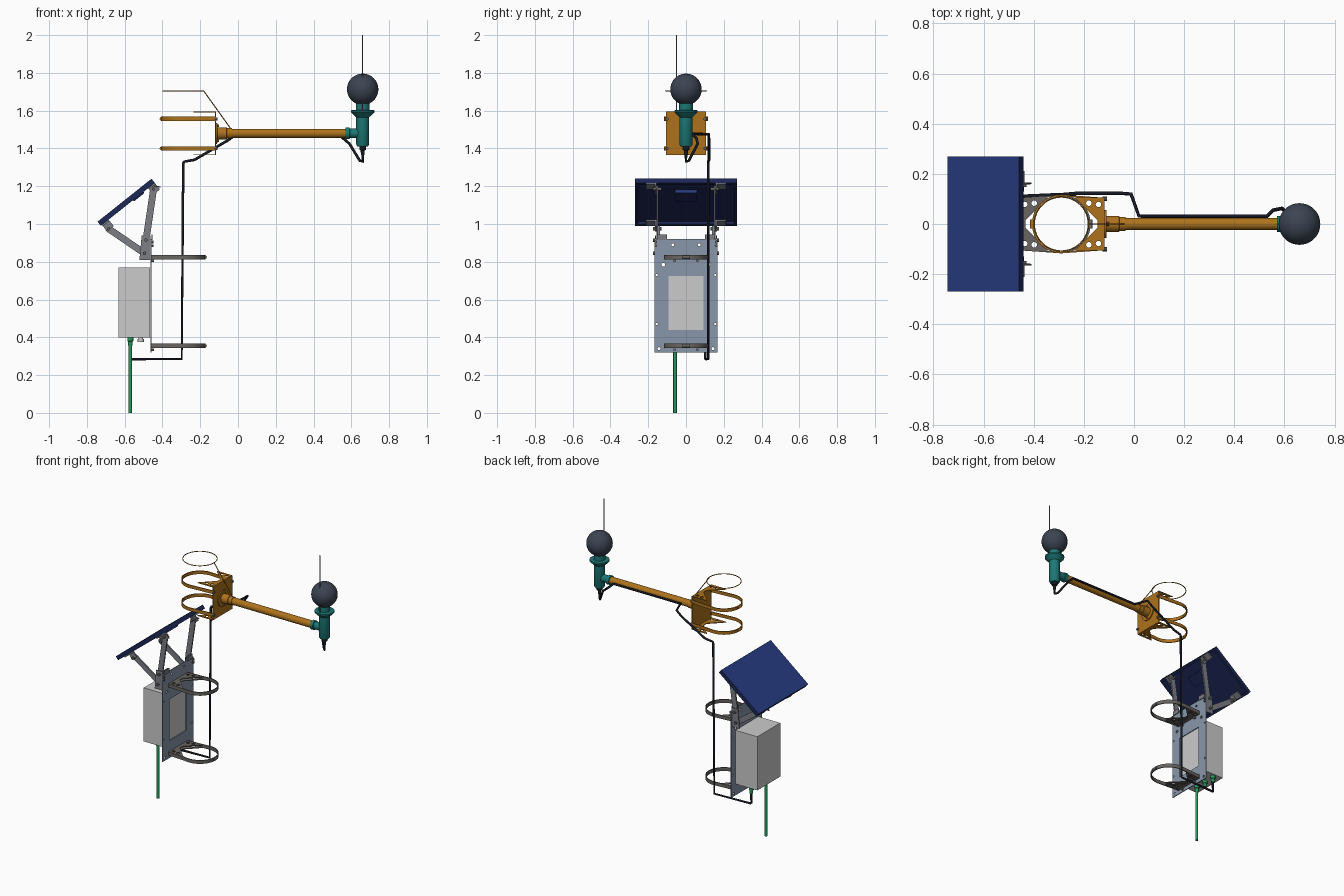
import bpy, bmesh
from math import sin, cos, pi, radians, atan2
from mathutils import Vector, Matrix

if "Cube" in bpy.data.objects:
    bpy.data.objects.remove(bpy.data.objects["Cube"])


def mat(name, r, g, b):
    m = bpy.data.materials.new(name)
    m.diffuse_color = (r, g, b, 1)
    m.use_nodes = True
    m.node_tree.nodes["Principled BSDF"].inputs["Base Color"].default_value = m.diffuse_color
    return m


ORANGE, TEAL = mat("ochre", .42, .17, .012), mat("teal", .012, .19, .18)
BLUE, NAVY = mat("blue", .02, .045, .22), mat("navy", .012, .02, .09)
SLATE, STEEL = mat("slate", .25, .31, .40), mat("steel", .14, .13, .12)
BAR, SHELL = mat("bar", .20, .21, .24), mat("shell", .58, .58, .59)
DARK, BLACK = mat("dark", .045, .058, .085), mat("black", .008, .01, .018)
GREEN = mat("green", .02, .32, .10)


def finish(name, bm, m, smooth=False):
    bmesh.ops.recalc_face_normals(bm, faces=bm.faces)
    me = bpy.data.meshes.new(name)
    bm.to_mesh(me)
    bm.free()
    o = bpy.data.objects.new(name, me)
    bpy.context.collection.objects.link(o)
    if m:
        me.materials.append(m)
    if smooth:
        bpy.ops.object.select_all(action='DESELECT')
        o.select_set(True)
        bpy.context.view_layer.objects.active = o
        bpy.ops.object.shade_smooth_by_angle(angle=radians(35))
    return o


def box(name, lo, hi, m):
    lo, hi = Vector(lo), Vector(hi)
    bm = bmesh.new()
    bmesh.ops.create_cube(bm, size=1, matrix=Matrix.Translation((lo + hi) / 2) @ Matrix.Diagonal((*(hi - lo), 1)))
    return finish(name, bm, m)


def lathe(name, base, axis, prof, m, n=32):
    """Stack of rings: prof = (radius, distance along axis)."""
    q = Vector(axis).to_track_quat('Z', 'Y')
    bm = bmesh.new()
    rings = [[bm.verts.new(Vector(base) + q @ Vector((r * cos(2 * pi * i / n), r * sin(2 * pi * i / n), d)))
              for i in range(n)] for r, d in prof]
    for a, b in zip(rings, rings[1:]):
        for i in range(n):
            bm.faces.new((a[i], a[(i + 1) % n], b[(i + 1) % n], b[i]))
    bm.faces.new(rings[0])
    bm.faces.new(rings[-1])
    return finish(name, bm, m, True)


def cyl(name, a, b, r, m, n=20):
    d = Vector(b) - Vector(a)
    return lathe(name, a, d, [(r, 0), (r, d.length)], m, n)


def prism(name, pts, ext, m, smooth=False):
    bm = bmesh.new()
    f = bm.faces.new([bm.verts.new(p) for p in pts])
    g = bmesh.ops.extrude_face_region(bm, geom=[f])
    bmesh.ops.translate(bm, vec=ext, verts=[v for v in g['geom'] if isinstance(v, bmesh.types.BMVert)])
    return finish(name, bm, m, smooth)


def tube(name, pts, r, m, cyclic=False):
    cu = bpy.data.curves.new(name, 'CURVE')
    cu.dimensions, cu.bevel_depth, cu.bevel_resolution, cu.use_fill_caps = '3D', r, 2, True
    s = cu.splines.new('POLY')
    s.points.add(len(pts) - 1)
    for p, c in zip(s.points, pts):
        p.co = (*c, 1)
    s.use_cyclic_u = cyclic
    cu.materials.append(m)
    o = bpy.data.objects.new(name, cu)
    bpy.context.collection.objects.link(o)
    bpy.ops.object.select_all(action='DESELECT')
    o.select_set(True)
    bpy.context.view_layer.objects.active = o
    bpy.ops.object.convert(target='MESH')


def cut(o, cutters):
    for c in cutters:
        md = o.modifiers.new("cut", 'BOOLEAN')
        md.operation, md.object, md.solver = 'DIFFERENCE', c, 'EXACT'
    bpy.context.view_layer.objects.active = o
    for md in list(o.modifiers):
        bpy.ops.object.modifier_apply(modifier=md.name)
    for c in cutters:
        bpy.data.objects.remove(c)


PX = -.29  # axis of the (absent) pole


def strap(name, z, h, sgn, xend, m):
    """U-shaped band round the pole, open toward the bracket; sgn = closed side."""
    def line(r):
        arc = [(PX + sgn * r * cos(a), r * sin(a)) for a in [pi / 2 - pi * i / 32 for i in range(33)]]
        return [(xend, r - .012)] + arc + [(xend, .012 - r)]
    pts = line(.117) + line(.111)[::-1]
    prism(name, [(x, y, z - h / 2) for x, y in pts], (0, 0, h), m, True)
    x = PX + sgn * .116
    cyl(name + "_screw", (x, -.018, z), (x, .018, z), .009, m, 12)


def vee(name, xb, sgn, z, t, m):
    """Flange with a V notch that grips the pole."""
    pts = [(0, -.105), (.115, -.105), (.025, -.015), (.025, .015), (.115, .105), (0, .105)]
    o = prism(name, [(xb + sgn * x, y, z) for x, y in pts], (0, 0, t), m)
    cut(o, [cyl("c", (xb + sgn * x, s * y, z - .02), (xb + sgn * x, s * y, z + .02), .011, None, 16)
            for s in (-1, 1) for x, y in ((.022, .078), (.06, .083))])


# Sensor head: ball, whip and flared holder
bm = bmesh.new()
bmesh.ops.create_uvsphere(bm, u_segments=48, v_segments=24, radius=.083, matrix=Matrix.Translation((.66, 0, 1.713)))
finish("sensor_ball", bm, DARK, True)
cyl("whip_antenna", (.66, -.05, 1.58), (.66, -.05, 2), .003, BAR, 8)
lathe("holder", (.66, 0, 1.41), (0, 0, 1),
      [(.028, 0), (.034, .01), (.034, .155), (.04, .16), (.062, .182), (.062, .192), (.036, .194), (.036, .24)], TEAL)
lathe("holder_sleeve", (.57, 0, 1.48), (1, 0, 0), [(.031, 0), (.031, .02), (.025, .022), (.025, .08)], TEAL)
lathe("holder_gland", (.66, 0, 1.41), (0, 0, -1), [(.018, 0), (.018, .018), (.011, .02), (.009, .045)], BLACK)

# Arm and its mounting plate
cyl("arm", (-.06, 0, 1.48), (.575, 0, 1.48), .024, ORANGE, 32)
lathe("arm_collar", (-.118, 0, 1.48), (1, 0, 0),
      [(.056, 0), (.056, .008), (.032, .009), (.032, .058), (.028, .06), (.028, .085)], ORANGE)
box("arm_plate", (-.123, -.105, 1.365), (-.117, .105, 1.595), ORANGE)
vee("arm_flange_top", -.12, -1, 1.591, .005, ORANGE)
vee("arm_flange_bottom", -.12, -1, 1.364, .005, ORANGE)
for z in (1.40, 1.557):
    strap("arm_strap", z, .022, -1, -.121, ORANGE)
    for y in (-.1, .1):
        cyl("strap_bolt", (-.125, y, z), (-.108, y, z), .009, STEEL, 6)
for z in (1.44, 1.52):
    cyl("collar_bolt", (-.118, 0, z), (-.1, 0, z), .007, ORANGE, 6)

# Tether loop around the pole
tube("tether_loop", [(PX + .108 * cos(2 * pi * i / 48), .108 * sin(2 * pi * i / 48), 1.705) for i in range(48)],
     .0028, ORANGE, True)
tube("tether_lead", [(-.182, 0, 1.705), (-.035, 0, 1.5)], .0028, ORANGE)

# Back plate with window and holes, plus pole clamps
plate = box("back_plate", (-.464, -.167, .32), (-.458, .167, .92), SLATE)
cut(plate, [box("c", (-.5, -.093, .44), (-.42, .093, .725), None)] +
    [cyl("c", (-.5, s * y, z), (-.42, s * y, z), r, None, 12)
     for s in (-1, 1) for y, z, r in ((.12, .785, .01), (.07, .89, .008), (.143, .34, .008), (.155, .47, .006), (.155, .73, .006))])
for z in (.355, .825):
    vee("clamp_flange_low", -.458, 1, z - .011, .004, STEEL)
    vee("clamp_flange_high", -.458, 1, z + .007, .004, STEEL)
    box("clamp_back", (-.458, -.105, z - .011), (-.453, .105, z + .011), STEEL)
    strap("clamp_strap", z, .024, 1, -.458, STEEL)
    for y in (-.06, .06):
        cyl("clamp_bolt", (-.458, y, z - .02), (-.445, y, z - .02), .008, BAR, 6)

# Enclosure with cable glands
box("enclosure", (-.632, -.125, .40), (-.465, .125, .77), SHELL)
for y in (-.058, .022, .102):
    lathe("cable_gland", (-.57, y, .402), (0, 0, -1), [(.016, 0), (.016, .022), (.012, .024), (.011, .045)], GREEN, 16)
lathe("vent_plug", (-.515, .03, .402), (0, 0, -1), [(.012, 0), (.012, .012), (.018, .012), (.018, .028)], SHELL, 16)
cyl("green_conduit", (-.57, -.058, 0), (-.57, -.058, .37), .0095, GREEN)
tube("signal_cable", [(.66, 0, 1.38), (.66, 0, 1.33), (.645, .015, 1.335), (.59, .062, 1.425), (.555, .055, 1.455),
                      (.53, .031, 1.478), (.02, .031, 1.478), (-.012, .12, 1.475), (-.05, .122, 1.445),
                      (-.23, .122, 1.34), (-.285, .117, 1.33), (-.29, .117, 1.32), (-.298, .117, .285),
                      (-.565, .105, .285), (-.57, .102, .29), (-.57, .102, .37)], .0075, BLACK)

# Solar panel: tilted tray with recessed underside
TILT = Matrix.Translation((-.592, 0, 1.115)) @ Matrix.Rotation(-radians(38.5), 4, 'Y')
L, T = .365, .028
bm = bmesh.new()
bmesh.ops.create_cube(bm, size=1, matrix=Matrix.Diagonal((L, .54, T, 1)))
bm.faces.ensure_lookup_table()
under = min(bm.faces, key=lambda f: f.calc_center_median().z)
top = max(bm.faces, key=lambda f: f.calc_center_median().z)
bmesh.ops.inset_region(bm, faces=[under], thickness=.022)
bmesh.ops.inset_region(bm, faces=[under], thickness=.001, depth=-.016)
for f in bm.faces:
    f.material_index = 0 if f == top else 1
panel = finish("solar_panel", bm, BLUE)
panel.data.materials.append(NAVY)
panel.data.transform(TILT)
jb = box("junction_box", (.035, -.057, -.022), (.105, .057, .003), NAVY)
jb.data.transform(TILT)
js = box("junction_label", (.10, -.055, -.018), (.106, .055, -.004), BLUE)
js.data.transform(TILT)


def bar(name, a, b, w, y, t, m):
    """Flat round-ended bar in the xz plane."""
    ang = atan2(b[1] - a[1], b[0] - a[0])
    pts = []
    for c, s in ((b, -pi / 2), (a, pi / 2)):
        pts += [(c[0] + w * cos(ang + s + pi * i / 8), y - t / 2, c[1] + w * sin(ang + s + pi * i / 8)) for i in range(9)]
    prism(name, pts, (0, t, 0), m)


# Tilt brackets on both sides
for s in (-1, 1):
    y = s * .152
    bar("upper_strut", (-.447, 1.185), (-.487, .915), .018, y, .010, BAR)
    bar("lower_strut", (-.685, .975), (-.495, .845), .018, y - s * .01, .010, BAR)
    prism("hinge_side", [(-.522, y + s * .006, .81), (-.462, y + s * .006, .81), (-.462, y + s * .006, .94),
                         (-.510, y + s * .006, .94)], (0, s * .005, 0), BAR)
    box("hinge_foot", (-.458, min(y, s * .10), .915), (-.453, max(y, s * .10), .945), BAR)
    box("hinge_base", (-.47, min(y, s * .10), .81), (-.464, max(y, s * .10), .94), BAR)
    for x in (.162, -.150):
        ya, yb = sorted((s * .158, s * .212))
        foot = box("panel_foot", (x - .025, ya, -.022), (x + .02, yb, -.013), BAR)
        web = box("panel_foot_web", (x - .025, min(s * .157, s * .163), -.058), (x + .02, max(s * .157, s * .163), -.013), BAR)
        foot.data.transform(TILT)
        web.data.transform(TILT)
    for x, z in ((-.447, 1.185), (-.487, .915), (-.685, .975), (-.495, .845)):
        cyl("pivot_bolt", (x, y - s * .022, z), (x, y + s * .022, z), .009, STEEL, 12)
    cyl("strut_stud", (-.455, s * .163, 1.205), (-.41, s * .163, 1.195), .003, STEEL, 8)
    for z in (.885, .905):
        cyl("edge_bolt", (-.46, s * .16, z), (-.448, s * .16, z), .008, STEEL, 6)
